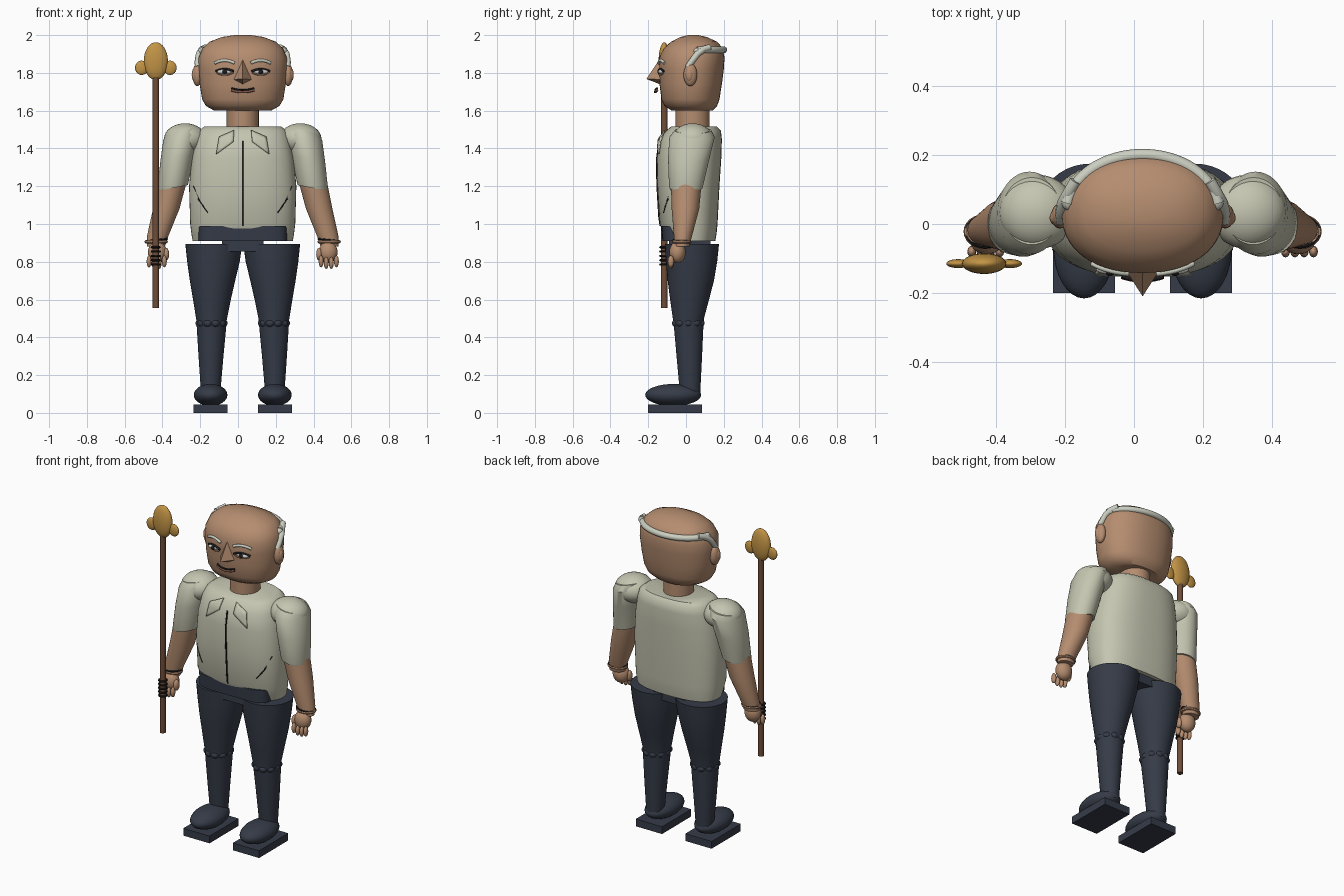
import bpy, bmesh, math
from mathutils import Vector

if "Cube" in bpy.data.objects:
    bpy.data.objects.remove(bpy.data.objects["Cube"])

CX = 0.025  # body centre line


def mat(name, r, g, b):
    m = bpy.data.materials.new(name)
    m.diffuse_color = (r, g, b, 1)
    m.use_nodes = True
    m.node_tree.nodes["Principled BSDF"].inputs["Base Color"].default_value = m.diffuse_color
    return m


SKIN = mat("skin", .46, .265, .16)
SHIRT = mat("shirt_cream", .56, .56, .44)
NAVY = mat("dark_navy", .036, .044, .064)
WOOD = mat("wood_brown", .16, .075, .04)
GOLD = mat("gold", .54, .295, .06)
HAIR = mat("grey_hair", .60, .62, .53)
DARK = mat("near_black", .012, .012, .014)
WHITE = mat("eye_white", .65, .63, .58)
LIP = mat("lip_brown", .22, .09, .06)


def finish(name, bm, m):
    bmesh.ops.recalc_face_normals(bm, faces=bm.faces)
    me = bpy.data.meshes.new(name)
    bm.to_mesh(me)
    bm.free()
    me.materials.append(m)
    ob = bpy.data.objects.new(name, me)
    bpy.context.collection.objects.link(ob)
    bpy.ops.object.select_all(action='DESELECT')
    ob.select_set(True)
    bpy.context.view_layer.objects.active = ob
    bpy.ops.object.shade_smooth_by_angle(angle=math.radians(40))
    return ob


def loft(name, rings, m, side=1, n=2.0, slope=0, seg=40):
    """Rings are (z, offset from centre line, half width, front y, back y)."""
    bm = bmesh.new()
    loops = []
    for z, off, rx, yf, yb in rings:
        loop = []
        for i in range(seg):
            a = 2 * math.pi * i / seg
            c, s = math.cos(a), math.sin(a)
            dx = rx * math.copysign(abs(c) ** (2 / n), c)
            dy = (yb - yf) / 2 * math.copysign(abs(s) ** (2 / n), s)
            loop.append(bm.verts.new((CX + side * (off + dx), (yf + yb) / 2 + dy, z + slope * dx)))
        loops.append(loop)
    for a, b in zip(loops, loops[1:]):
        for i in range(seg):
            j = (i + 1) % seg
            bm.faces.new((a[i], a[j], b[j], b[i]))
    bm.faces.new(loops[0])
    bm.faces.new(loops[-1])
    return finish(name, bm, m)


def ball(name, c, r, m, seg=24):
    bm = bmesh.new()
    bmesh.ops.create_uvsphere(bm, u_segments=seg, v_segments=seg // 2, radius=1)
    bmesh.ops.scale(bm, vec=r, verts=bm.verts)
    bmesh.ops.translate(bm, vec=c, verts=bm.verts)
    return finish(name, bm, m)


def box(name, c, d, m):
    bm = bmesh.new()
    bmesh.ops.create_cube(bm, size=1)
    bmesh.ops.scale(bm, vec=d, verts=bm.verts)
    bmesh.ops.translate(bm, vec=c, verts=bm.verts)
    return finish(name, bm, m)


def tube(name, pts, r, m, closed=False, seg=10):
    """Round tube swept along a list of points."""
    pts = [Vector(p) for p in pts]
    k = len(pts)
    bm = bmesh.new()
    loops = []
    for i, p in enumerate(pts):
        a = pts[(i - 1) % k] if closed or i else p
        b = pts[(i + 1) % k] if closed or i < k - 1 else p
        t = (b - a).normalized()
        up = Vector((0, 0, 1)) if abs(t.z) < .9 else Vector((0, 1, 0))
        u = t.cross(up).normalized()
        v = u.cross(t)
        loops.append([bm.verts.new(p + r * (math.cos(w) * u + math.sin(w) * v))
                      for w in (2 * math.pi * j / seg for j in range(seg))])
    for a, b in zip(loops, loops[1:] + loops[:1] if closed else loops[1:]):
        for i in range(seg):
            j = (i + 1) % seg
            bm.faces.new((a[i], a[j], b[j], b[i]))
    if not closed:
        bm.faces.new(loops[0])
        bm.faces.new(loops[-1])
    return finish(name, bm, m)


def ring(name, c, rx, ry, r, m, tilt=0):
    pts = [(c[0] + rx * math.cos(a), c[1] + ry * math.sin(a), c[2] + tilt * math.cos(a))
           for a in (2 * math.pi * i / 24 for i in range(24))]
    return tube(name, pts, r, m, True, 8)


def on_front(rings, n, off, z, lift):
    """Point on the front of a loft at the given offset and height."""
    for a, b in zip(rings, rings[1:]):
        if a[0] <= z <= b[0]:
            t = (z - a[0]) / (b[0] - a[0])
            _, _, rx, yf, yb = [p + t * (q - p) for p, q in zip(a, b)]
            k = max(0, 1 - min(1, abs(off) / rx) ** n) ** (1 / n)
            return Vector((CX + off, (yf + yb) / 2 - (yb - yf) / 2 * k - lift, z))


# Torso, belt and hips
TORSO = [(.91, 0, .265, -.10, .155), (.95, 0, .272, -.118, .162), (1.0, 0, .278, -.14, .167),
         (1.2, 0, .284, -.152, .177), (1.35, 0, .27, -.155, .187), (1.45, 0, .25, -.138, .19),
         (1.495, 0, .232, -.105, .185), (1.515, 0, .205, -.08, .165)]
loft("shirt", TORSO, SHIRT, n=2.5, seg=56)
loft("belt", [(.91, 0, .235, -.125, .12), (.99, 0, .235, -.13, .12)], NAVY, n=5, seg=56)
box("hips", (CX, .02, .90), (.22, .22, .09), NAVY)
tube("shirt_placket", [on_front(TORSO, 2.5, 0, z / 100, 0) for z in range(99, 145, 5)], .005, DARK)
for s in (-1, 1):
    # Collar flap that hugs the chest
    q = [Vector(p) for p in ((.045, 1.495), (.05, 1.435), (.14, 1.37), (.125, 1.46))]
    bm = bmesh.new()
    g = [[bm.verts.new(on_front(TORSO, 2.5, s * p.x, p.y, .008)) for p in
          (q[0].lerp(q[1], i / 5).lerp(q[3].lerp(q[2], i / 5), j / 5) for j in range(6))]
         for i in range(6)]
    for i in range(5):
        for j in range(5):
            bm.faces.new((g[i][j], g[i + 1][j], g[i + 1][j + 1], g[i][j + 1]))
    ob = finish("collar_flap", bm, SHIRT)
    ob.modifiers.new("thickness", 'SOLIDIFY').thickness = .008
    ob.modifiers["thickness"].offset = 0
    tube("pocket_seam", [on_front(TORSO, 2.5, s * x, z, 0) for x, z in
         ((.26, 1.2), (.225, 1.12), (.238, 1.135), (.205, 1.09), (.215, 1.1), (.185, 1.06))], .003, DARK)

# Neck and head
loft("neck", [(1.48, 0, .085, -.055, .125), (1.63, 0, .085, -.055, .125)], SKIN)
HEAD = [(1.6, 0, .15, -.075, .14), (1.625, 0, .195, -.115, .165), (1.66, 0, .215, -.13, .177),
        (1.74, 0, .228, -.14, .19), (1.82, 0, .235, -.142, .2), (1.88, 0, .234, -.142, .204),
        (1.93, 0, .213, -.118, .195), (1.965, 0, .175, -.08, .165), (1.99, 0, .11, -.03, .11),
        (2.0, 0, .045, .01, .065)]
loft("head", HEAD, SKIN, n=2.2, seg=56)

# Nose wedge
bm = bmesh.new()
v = [bm.verts.new(p) for p in ((CX, -.21, 1.768), (CX, -.135, 1.88), (CX - .055, -.125, 1.765),
                               (CX, -.125, 1.735), (CX + .055, -.125, 1.765))]
for i in range(1, 5):
    bm.faces.new((v[0], v[i], v[i % 4 + 1]))
bm.faces.new(v[1:])
finish("nose", bm, SKIN)

# Mouth
for nm, dz, r, m in (("upper_lip", .01, .005, DARK), ("lower_lip", 0, .007, LIP)):
    tube(nm, [(CX + i * .012, -.163 + .0004 * i * i, 1.699 + dz + .0004 * i * i)
              for i in range(-5, 6)], r, m)


def face_arc(name, s, z, half, rise, lift, r, m):
    pts = [on_front(HEAD, 2.2, s * (.095 + half * i / 5), z + rise * (1 - (i / 5) ** 2), lift)
           for i in range(-5, 6)]
    tube(name, pts, r, m)


for s in (-1, 1):
    # Eyes, brows, ears
    e = on_front(HEAD, 2.2, s * .095, 1.806, 0)
    ball("eyeball", e, (.04, .016, .014), WHITE)
    ball("iris", e + Vector((0, -.012, 0)), (.013, .008, .012), DARK)
    face_arc("upper_lid", s, 1.808, .048, .012, .006, .006, DARK)
    face_arc("lower_lid", s, 1.802, .044, -.013, .006, .004, SKIN)
    face_arc("brow", s, 1.852, .052, .014, .004, .008, HAIR)
    ball("ear", (CX + s * .24, .023, 1.79), (.026, .036, .06), SKIN)
    ball("ear_hollow", (CX + s * .256, .018, 1.79), (.014, .02, .035), SKIN)
    tube("side_lock", [(CX + s * x, y, z) for x, y, z in
         ((.236, .01, 1.83), (.238, .03, 1.86), (.232, .06, 1.9), (.215, .09, 1.925),
          (.195, .125, 1.935))], .017, HAIR)
    ball("hair_tuft", (CX + s * .215, .07, 1.915), (.022, .03, .02), HAIR)

# Hair band round the back of the head
tube("back_hair", [(CX + .222 * math.cos(a), .03 + .17 * math.sin(a), 1.922)
                   for a in (math.radians(10 + 5 * i) for i in range(33))], .018, HAIR)

for s in (-1, 1):
    # Arms
    ball("shoulder", (CX + s * .305, .035, 1.45), (.112, .108, .083), SHIRT, 32)
    loft("sleeve", [(1.19, .37, .079, -.087, .088), (1.2, .37, .082, -.09, .09),
                    (1.35, .346, .09, -.095, .125), (1.46, .328, .093, -.088, .152),
                    (1.495, .322, .085, -.06, .135)], SHIRT, s, slope=-.2)
    loft("forearm", [(.88, .46, .048, -.06, .018), (.93, .452, .056, -.064, .03),
                     (1.08, .405, .07, -.076, .07), (1.22, .372, .075, -.08, .083)], SKIN, s)
    ring("wrist_fold", (CX + s * .458, -.022, .906), .053, .042, .009, SKIN)
    ring("bracelet", (CX + s * .457, -.022, .915), .056, .044, .005, DARK, s * -.006)
    ball("hand", (CX + s * .452, -.045, .85), (.05, .043, .058), SKIN)
    for i in range(4):
        ball("finger", (CX + s * (.415 + .027 * i), -.08, .802 - .008 * (i in (1, 2))),
             (.013, .017, .032), SKIN, 12)
    ball("thumb", (CX + s * .405, -.06, .84), (.016, .022, .034), SKIN, 12)
    # Legs
    loft("thigh", [(.47, .165, .077, -.068, .093), (.5, .165, .082, -.07, .095),
                   (.6, .163, .1, -.084, .122), (.7, .16, .12, -.097, .148),
                   (.8, .155, .139, -.106, .165), (.895, .153, .151, -.112, .175)], NAVY, s)
    loft("shin", [(.08, .17, .049, -.03, .074), (.3, .168, .066, -.05, .085),
                  (.48, .165, .08, -.066, .093)], NAVY, s)
    for i in range(10):
        a = 2 * math.pi * i / 10
        ball("knee_fold", (CX + s * .165 + .06 * math.cos(a), .012 + .064 * math.sin(a), .475),
             (.026, .026, .022), NAVY, 14)
    # Shoes
    ball("shoe", (CX + s * .17, -.068, .095), (.089, .148, .058), NAVY, 32)
    box("sole", (CX + s * .17, -.058, .0225), (.18, .285, .045), NAVY)

# Staff with grip rings and a gold head
SX, SY = -.435, -.115
tube("staff", [(SX, SY, .555), (SX, SY, 1.79)], .017, WOOD, seg=16)
for i in range(5):
    ring("grip_ring", (SX, SY, .785 + .023 * i), .021, .021, .006, DARK)
ball("staff_head", (SX, SY, 1.862), (.064, .03, .1), GOLD, 32)
for s in (-1, 1):
    ball("staff_knob", (SX + s * .075, SY, 1.827), (.035, .013, .038), GOLD)
